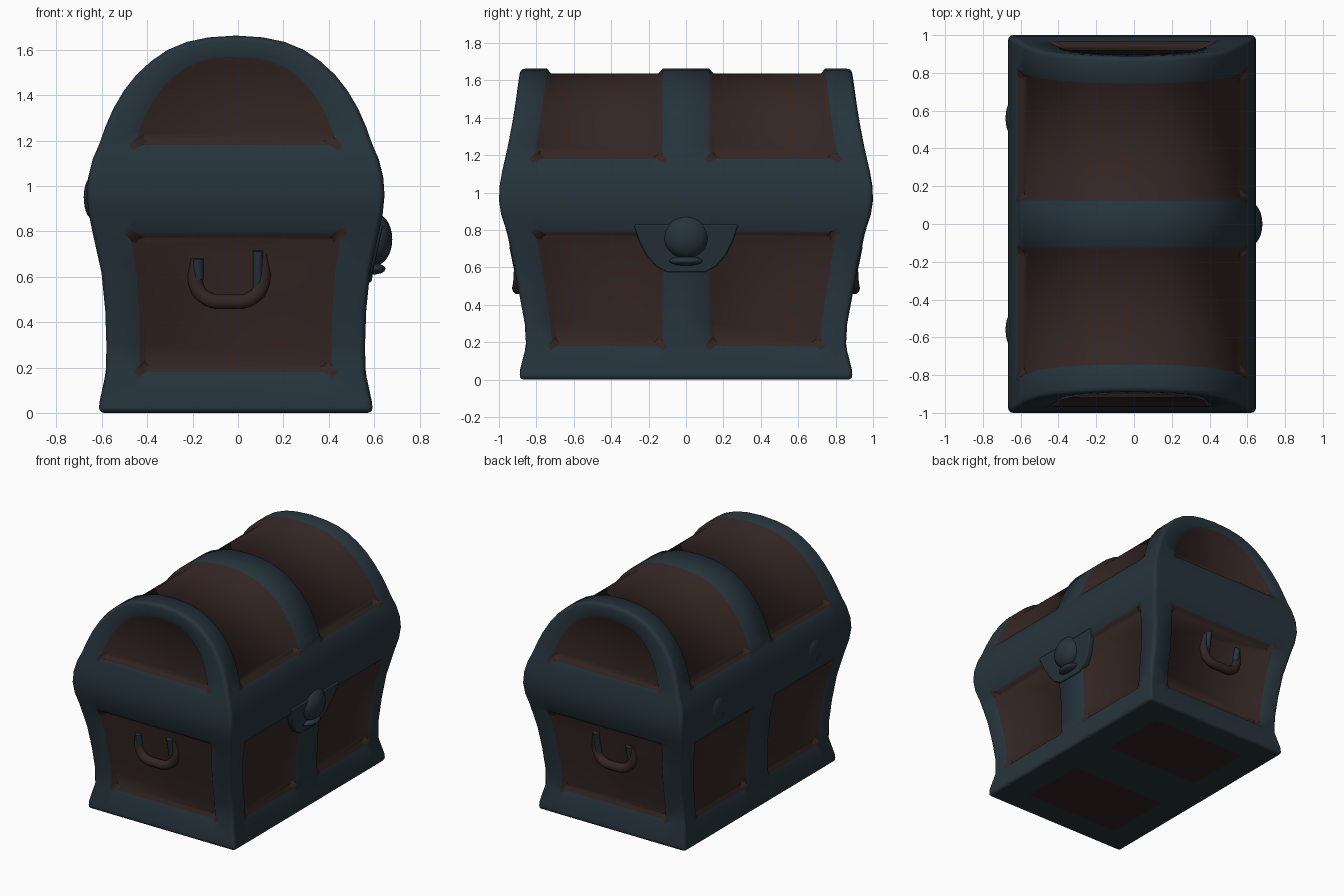
import bpy, bmesh, math
from mathutils import Vector

if "Cube" in bpy.data.objects:
    bpy.data.objects.remove(bpy.data.objects["Cube"])

CX = -0.01  # body sits slightly off centre because of the lock


def material(name, rgb):
    m = bpy.data.materials.new(name)
    m.diffuse_color = (*rgb, 1)
    m.use_nodes = True
    m.node_tree.nodes["Principled BSDF"].inputs["Base Color"].default_value = m.diffuse_color
    return m


STEEL = material("blue steel", (0.019, 0.034, 0.045))
WOOD = material("dark wood", (0.033, 0.019, 0.017))

# height, half width, half length of the chest outline
PROFILE = [(0, .605, .89), (.05, .60, .888), (.18, .572, .855), (.3, .57, .862),
           (.45, .575, .89), (.62, .592, .922), (.79, .63, .958), (.88, .648, .988),
           (.96, .656, 1.0), (1.04, .65, .996), (1.12, .63, .982), (1.18, .603, .968),
           (1.26, .575, .95), (1.34, .54, .935), (1.42, .493, .92), (1.49, .438, .91),
           (1.55, .373, .902), (1.6, .30, .895), (1.635, .215, .89), (1.655, .12, .886),
           (1.663, 0, .885)]
LID = 1.18


def sample(z, k):
    for a, b in zip(PROFILE, PROFILE[1:]):
        if z <= b[0]:
            return a[k] + (b[k] - a[k]) * (z - a[0]) / (b[0] - a[0])
    return PROFILE[-1][k]


def width(z):
    return sample(z, 1)


def length(z):
    return sample(z, 2)


def finish(name, bm, mats):
    bmesh.ops.recalc_face_normals(bm, faces=bm.faces)
    me = bpy.data.meshes.new(name)
    bm.to_mesh(me)
    bm.free()
    for m in mats:
        me.materials.append(m)
    for p in me.polygons:
        p.use_smooth = True
    ob = bpy.data.objects.new(name, me)
    bpy.context.collection.objects.link(ob)
    return ob


# ---- chest shell: steel frame with recessed wood panels
bm = bmesh.new()
panels, floor = [], []


def face(pts, group=None):
    uniq = []
    for p in pts:
        p = Vector(p)
        if all((p - q).length > 1e-5 for q in uniq):
            uniq.append(p)
    if len(uniq) > 2:
        f = bm.faces.new([bm.verts.new((p.x + CX, p.y, p.z)) for p in uniq])
        if group is not None:
            group.append(f)


def columns(z):
    d = length(z)
    return [-d, -.84 * d, -.125, .125, .84 * d, d]


def in_panel(a, b):
    lo, hi = min(a, b), max(a, b)
    return (lo > .17 and hi < .80) or lo > LID - .01


# long walls and curved lid, right side over to left side
path = [(w, z) for z, w, d in PROFILE]
path += [(-w, z) for w, z in reversed(path[:-1])]
for (x0, z0), (x1, z1) in zip(path, path[1:]):
    c0, c1 = columns(z0), columns(z1)
    for j in range(5):
        g = panels if j in (1, 3) and in_panel(z0, z1) else None
        face([(x0, c0[j], z0), (x0, c0[j + 1], z0), (x1, c1[j + 1], z1), (x1, c1[j], z1)], g)

# short end walls with a square panel below and an arched panel above
K = [-1, -.74, .74, 1]
arch = [p for p in path if p[1] > LID - .01]
inner = [(x * .74, LID + (z - LID) * .81) for x, z in arch]
n = len(arch)
for s in (-1, 1):
    def at(p):
        return (p[0], s * length(p[1]), p[1])
    levels = [p[0] for p in PROFILE if p[0] < LID + .01]
    for a, b in zip(levels, levels[1:]):
        wa, wb = width(a), width(b)
        for j in range(3):
            face([at((K[j] * wa, a)), at((K[j + 1] * wa, a)),
                  at((K[j + 1] * wb, b)), at((K[j] * wb, b))],
                 panels if j == 1 and in_panel(a, b) else None)
    for i in range(n - 1):
        face([at(arch[i]), at(arch[i + 1]), at(inner[i + 1]), at(inner[i])])
    for i in range(n // 2):
        face([at(inner[i]), at(inner[i + 1]), at(inner[n - 2 - i]), at(inner[n - 1 - i])], panels)

# underside with two flush wood patches
c, w = columns(0), width(0)
for i in range(3):
    for j in range(5):
        face([(K[i] * w, c[j], 0), (K[i + 1] * w, c[j], 0),
              (K[i + 1] * w, c[j + 1], 0), (K[i] * w, c[j + 1], 0)],
             floor if i == 1 and j in (1, 3) else None)

bmesh.ops.remove_doubles(bm, verts=bm.verts, dist=1e-4)
bmesh.ops.recalc_face_normals(bm, faces=bm.faces)
rim = bmesh.ops.inset_region(bm, faces=panels, thickness=.022, depth=-.025,
                             use_even_offset=True)["faces"]
for f in panels + rim:
    f.material_index = 1
edge = bmesh.ops.inset_region(bm, faces=floor, thickness=.08, depth=0)["faces"]
for f in edge:
    f.material_index = 0
for f in floor:
    f.material_index = 1
chest = finish("chest_body", bm, [STEEL, WOOD])
bev = chest.modifiers.new("soft_corners", "BEVEL")
bev.width = .025
bev.segments = 3
bev.limit_method = "ANGLE"
bev.angle_limit = math.radians(60)
bev.harden_normals = True


def ellipsoid(name, loc, scale, mat):
    b = bmesh.new()
    bmesh.ops.create_uvsphere(b, u_segments=24, v_segments=14, radius=1)
    for v in b.verts:
        v.co = Vector([v.co[k] * scale[k] + loc[k] for k in range(3)])
    return finish(name, b, [mat])


# ---- lock: shield plate, round boss and lower lip
half = [(.28, .83), (.25, .74), (.215, .67), (.165, .61), (.1, .575)]
outline = half + [(-y, z) for y, z in reversed(half)]
bm = bmesh.new()
front = [bm.verts.new((width(z) + CX + .012, y, z)) for y, z in outline]
back = [bm.verts.new((.52, y, z)) for y, z in outline]
m = len(outline)
for i in range(m // 2 - 1):
    bm.faces.new([front[i], front[i + 1], front[m - 2 - i], front[m - 1 - i]])
for i in range(m):
    k = (i + 1) % m
    bm.faces.new([front[i], front[k], back[k], back[i]])
shield = finish("lock_plate", bm, [STEEL])
sb = shield.modifiers.new("soft_edge", "BEVEL")
sb.width = .01
sb.segments = 2
sb.limit_method = "ANGLE"
sb.angle_limit = math.radians(50)
sb.harden_normals = True
ellipsoid("lock_boss", (.605, 0, .765), (.075, .12, .115), STEEL)
ellipsoid("lock_lip", (.595, 0, .635), (.055, .09, .025), STEEL)

# ---- hinges on the back long wall
for s in (-1, 1):
    ellipsoid("hinge", (-.635, s * .56, .95), (.045, .10, .10), STEEL)


# ---- carrying handles on both ends
def tube(name, pts, radius, mat):
    cu = bpy.data.curves.new(name, "CURVE")
    cu.dimensions = "3D"
    cu.bevel_depth = radius
    cu.bevel_resolution = 3
    cu.use_fill_caps = True
    cu.resolution_u = 6
    sp = cu.splines.new("BEZIER")
    sp.bezier_points.add(len(pts) - 1)
    for bp, p in zip(sp.bezier_points, pts):
        bp.co = p
        bp.handle_left_type = bp.handle_right_type = "AUTO"
    cu.materials.append(mat)
    ob = bpy.data.objects.new(name, cu)
    bpy.context.collection.objects.link(ob)


GRIP = [(-.185, .68, -.05), (-.18, .55, -.02), (-.13, .50, -.005), (-.04, .49, 0),
        (.05, .50, -.005), (.10, .55, -.02), (.105, .70, -.05)]
for s in (-1, 1):
    tube("handle_grip", [(x, s * (length(z) + o), z) for x, z, o in GRIP], .033, WOOD)
    for x, lo, hi in ((-.175, .59, .68), (.088, .55, .715)):
        tube("handle_post", [(x, s * (length(z) - .018), z) for z in (lo, hi)], .022, STEEL)
